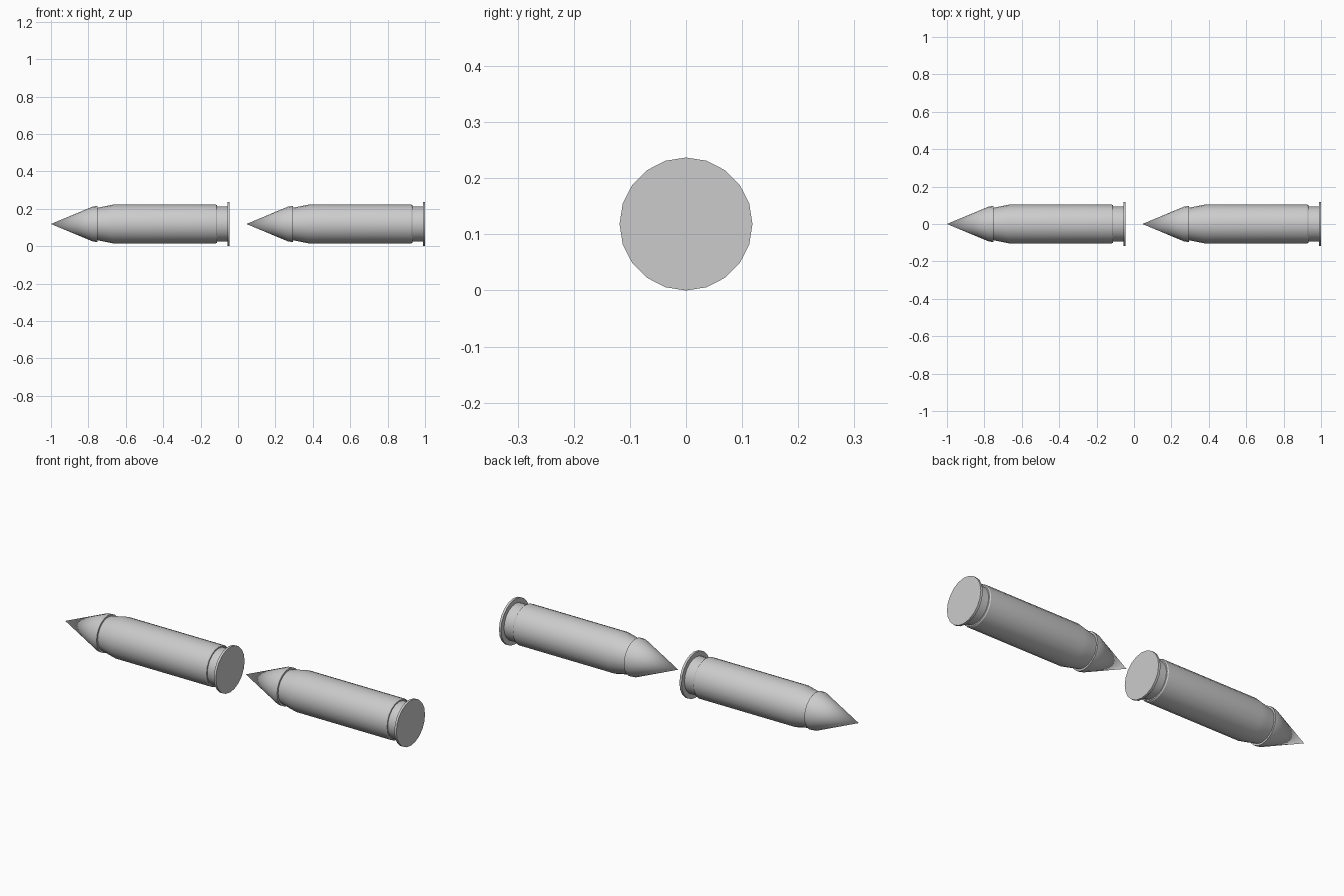
import bpy, bmesh, math

if "Cube" in bpy.data.objects:
    bpy.data.objects.remove(bpy.data.objects["Cube"])

SIDES = 20
AXIS_Z = 0.1185


def lathe(name, profile, x0):
    """Revolve (x, radius) points about the long axis; zero radius makes a pole."""
    bm = bmesh.new()
    rings = []
    for x, r in profile:
        if r == 0:
            rings.append([bm.verts.new((x, 0, 0))] * SIDES)
        else:
            rings.append([bm.verts.new((x, r * math.cos(2 * math.pi * i / SIDES),
                                        r * math.sin(2 * math.pi * i / SIDES)))
                          for i in range(SIDES)])
    for a, b in zip(rings, rings[1:]):
        for i in range(SIDES):
            j = (i + 1) % SIDES
            bm.faces.new(list(dict.fromkeys((a[i], a[j], b[j], b[i]))))
    # flat end caps
    for ring in (rings[0], rings[-1]):
        if ring[0] is not ring[1]:
            bm.faces.new(ring)
    bmesh.ops.recalc_face_normals(bm, faces=bm.faces)
    mesh = bpy.data.meshes.new(name)
    bm.to_mesh(mesh)
    bm.free()
    obj = bpy.data.objects.new(name, mesh)
    bpy.context.collection.objects.link(obj)
    obj.location = (x0, 0, AXIS_Z)
    bpy.ops.object.select_all(action='DESELECT')
    obj.select_set(True)
    bpy.context.view_layer.objects.active = obj
    bpy.ops.object.shade_smooth_by_angle(angle=math.radians(30))
    return obj


# pointed tip with a short lip
tip = [(0, 0), (0.225, 0.094), (0.248, 0.096), (0.248, 0.08)]
# case: neck, shoulder, body, extraction groove and rim
case = [(0.246, 0.086), (0.285, 0.094), (0.335, 0.104), (0.882, 0.104),
        (0.888, 0.100), (0.888, 0.094), (0.943, 0.094),
        (0.943, 0.1185), (0.955, 0.1185)]

# two identical rounds in a line
for label, x0 in (("left", -1.0), ("right", 0.045)):
    lathe(f"{label}_tip", tip, x0)
    lathe(f"{label}_case", case, x0)
